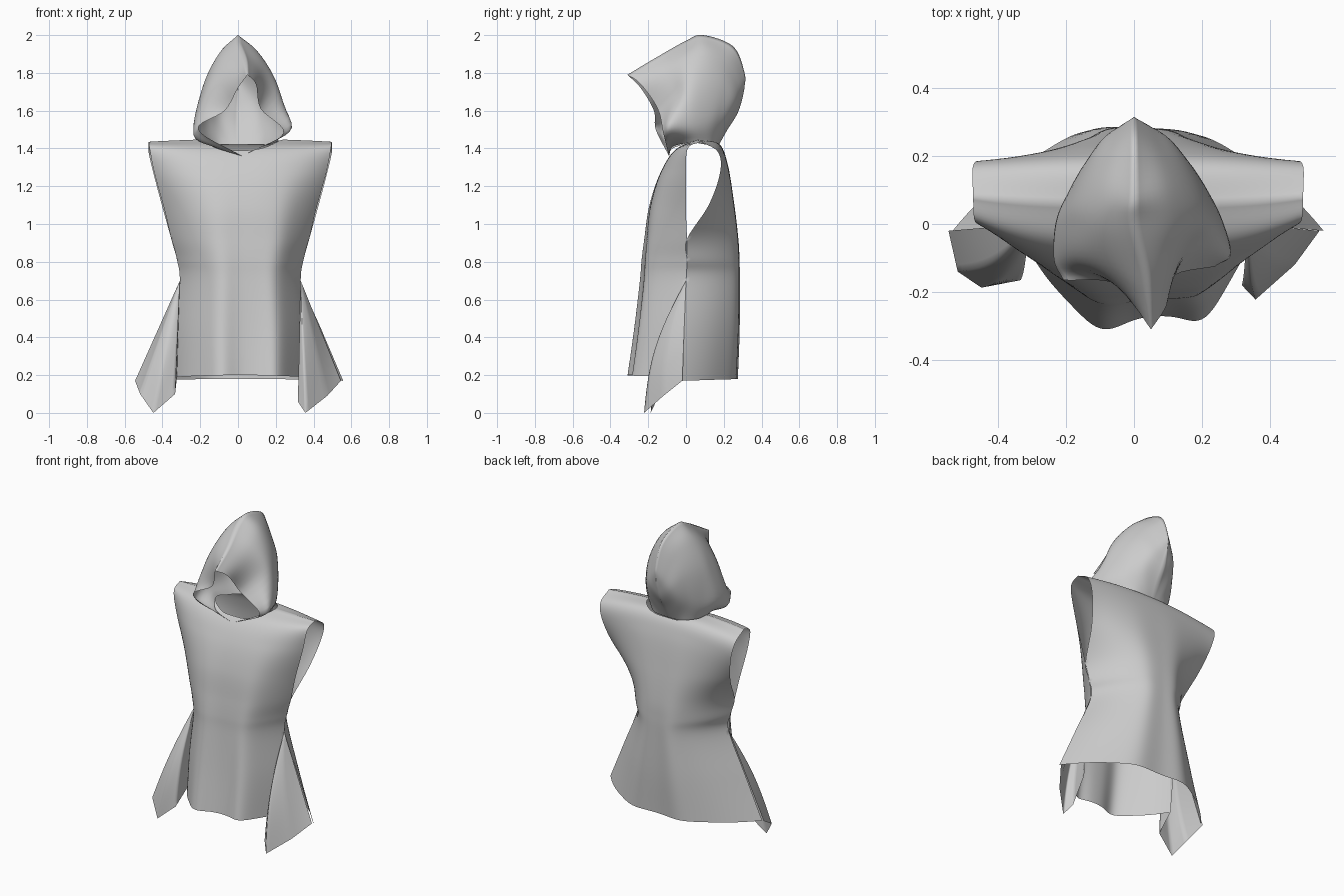
import bpy, bmesh, math
from mathutils import Vector

if "Cube" in bpy.data.objects:
    bpy.data.objects.remove(bpy.data.objects["Cube"])


def spline(pts, n):
    """Catmull-Rom resample of tuples, n steps per span."""
    pts = [Vector(p) for p in pts]
    out = []
    for i in range(len(pts) - 1):
        b, c = pts[i], pts[i + 1]
        a = pts[i - 1] if i else b * 2 - c
        d = pts[i + 2] if i + 2 < len(pts) else c * 2 - b
        for k in range(n):
            t = k / n
            out.append((b * 2 + (c - a) * t + (a * 2 - b * 5 + c * 4 - d) * t * t
                        + (b * 3 - a - c * 3 + d) * t ** 3) / 2)
    return out + [pts[-1]]


def sheet(name, rows, hole=None):
    """Cloth sheet from a grid of points, hole(i, point) marks faces to leave out."""
    bm = bmesh.new()
    grid = [[bm.verts.new(p) for p in r] for r in rows]
    rim = set()
    for i, (r0, r1) in enumerate(zip(grid, grid[1:])):
        for j in range(len(r0) - 1):
            quad = (r0[j], r0[j + 1], r1[j + 1], r1[j])
            if hole and hole(i + .5, (r0[j].co + r1[j + 1].co) / 2):
                rim.update(quad)
            else:
                bm.faces.new(quad)
    bmesh.ops.delete(bm, geom=[v for v in bm.verts if not v.link_faces], context='VERTS')
    rim = [v for v in rim if v.is_valid]
    # even out the stair-stepped rim of the hole
    for _ in range(6):
        new = {}
        for v in rim:
            nb = [e.other_vert(v).co for e in v.link_edges if e.is_boundary]
            if nb:
                new[v] = v.co * .4 + sum(nb, Vector()) / len(nb) * .6
        for v, c in new.items():
            v.co = c
    bmesh.ops.remove_doubles(bm, verts=bm.verts, dist=0.0005)
    bmesh.ops.recalc_face_normals(bm, faces=bm.faces)
    me = bpy.data.meshes.new(name)
    bm.to_mesh(me)
    bm.free()
    for p in me.polygons:
        p.use_smooth = True
    ob = bpy.data.objects.new(name, me)
    bpy.context.collection.objects.link(ob)
    return ob


# Tunic: strips from front hem over the shoulders to the back hem
# each row: edge half width, edge y, edge z, centre y, centre z
FRONT = [(.335, -.05, .19, -.27, .20), (.335, -.025, .45, -.245, .45),
         (.32, 0, .70, -.225, .70), (.335, .005, .81, -.22, .81),
         (.365, .005, .92, -.21, .92), (.40, 0, 1.07, -.19, 1.09),
         (.455, 0, 1.27, -.14, 1.26), (.48, .01, 1.40, -.06, 1.39),
         (.485, .08, 1.435, .06, 1.45)]
BACK = [(.485, .08, 1.435, .06, 1.45), (.485, .17, 1.38, .17, 1.43),
        (.46, .18, 1.27, .22, 1.32), (.415, .12, 1.10, .255, 1.10),
        (.365, .005, .92, .275, .92), (.335, .005, .81, .28, .81),
        (.32, 0, .70, .28, .70), (.43, -.01, .44, .275, .44),
        (.545, -.02, .17, .26, .18)]
COLS, STEP = 64, 8


def bump(u, c, w):
    return math.exp(-((u - c) / w) ** 2)


def panel_rows(keys, p, sign):
    rows = []
    edge = spline([q[:3] for q in keys], STEP)
    mid = spline([(0, q[3], q[4]) for q in keys], STEP)
    for e, m in zip(edge, mid):
        fade = max(0, 1.3 - e.z) / 1.1
        row = []
        for j in range(COLS + 1):
            u = 2 * j / COLS - 1
            if sign < 0:
                fold = .045 * bump(u, -.32, .25) + .055 * bump(u, .6, .22)
            else:
                fold = .025 * bump(u, -.3, .2) + .02 * bump(u, .35, .2)
            fold *= fade * (1 - u ** 4)
            row.append((e.x * u + .012,
                        m.y + (e.y - m.y) * abs(u) ** p + sign * fold,
                        m.z + (e.z - m.z) * u * u))
        rows.append(row)
    return rows


def neck(i, c):
    mid = 8 * STEP + .5
    return math.hypot((c.x - .015) / .205, (i - mid) / (1.12 * STEP)) < 1


sheet("tunic", panel_rows(FRONT, 3, -1) + panel_rows(BACK, 2.4, 1)[1:], neck)

# Side gussets: folded cones opening from the waist seam
for name, s, hem in (
        ("right_gusset", 1, [(.533, -.02, .17), (.46, -.12, .09), (.345, -.222, .0),
                             (.305, -.18, .06), (.33, -.05, .19)]),
        ("left_gusset", -1, [(.557, -.02, .17), (.53, -.14, .10), (.46, -.187, .0),
                             (.345, -.165, .10), (.335, -.05, .19)])):
    line = [Vector(a).lerp(b, k / 6) for a, b in zip(hem, map(Vector, hem[1:])) for k in range(6)]
    line.append(Vector(hem[-1]))
    apex = Vector((.32, 0, .70))
    rows = []
    for i in range(15):
        t = i / 14
        row = []
        for j, h in enumerate(line):
            v = j / (len(line) - 1)
            p = apex.lerp(h, t)
            p.y -= .05 * math.sin(math.pi * t) * math.sin(math.pi * v)
            row.append((s * p.x + .012, p.y, p.z))
        rows.append(row)
    sheet(name, rows)

# Hood: ribs from the crest down to the neckline, brim first, back seam last
PEAK, CREST, THROAT = (.05, -.31, 1.79), (.04, -.16, 1.88), (.02, -.09, 1.36)
BRIM_R = [[PEAK, (.095, -.24, 1.74), (.12, -.15, 1.61), (.24, -.12, 1.48), THROAT],
          [CREST, (.11, -.12, 1.81), (.18, -.06, 1.68), (.285, -.09, 1.51), (.13, -.07, 1.41)]]
BRIM_L = [[PEAK, (.0, -.24, 1.72), (-.07, -.17, 1.60), (-.21, -.16, 1.50), THROAT],
          [CREST, (-.08, -.12, 1.81), (-.17, -.11, 1.67), (-.235, -.10, 1.47), (-.11, -.07, 1.40)]]
SIDE = [
    [(0, 0, 1.97), (.12, 0, 1.88), (.21, .01, 1.73), (.26, .01, 1.53), (.20, .03, 1.43)],
    [(0, .09, 2.0), (.10, .11, 1.91), (.19, .10, 1.74), (.215, .10, 1.54), (.17, .11, 1.42)],
    [(0, .25, 1.94), (.075, .22, 1.85), (.14, .20, 1.72), (.165, .17, 1.56), (.12, .155, 1.42)],
    [(0, .31, 1.80), (.05, .285, 1.73), (.09, .26, 1.65), (.10, .22, 1.55), (.06, .17, 1.42)],
    [(0, .31, 1.72), (0, .295, 1.65), (0, .27, 1.58), (0, .22, 1.50), (0, .175, 1.42)]]


def hood_half(ribs):
    across = [spline(r, 6) for r in ribs]
    return [spline(c, 6) for c in zip(*across)]


right = hood_half(BRIM_R + SIDE)
left = hood_half(BRIM_L + [[(-.88 * x, y, z) for x, y, z in r] for r in SIDE])
sheet("hood", left[::-1] + right[1:])
